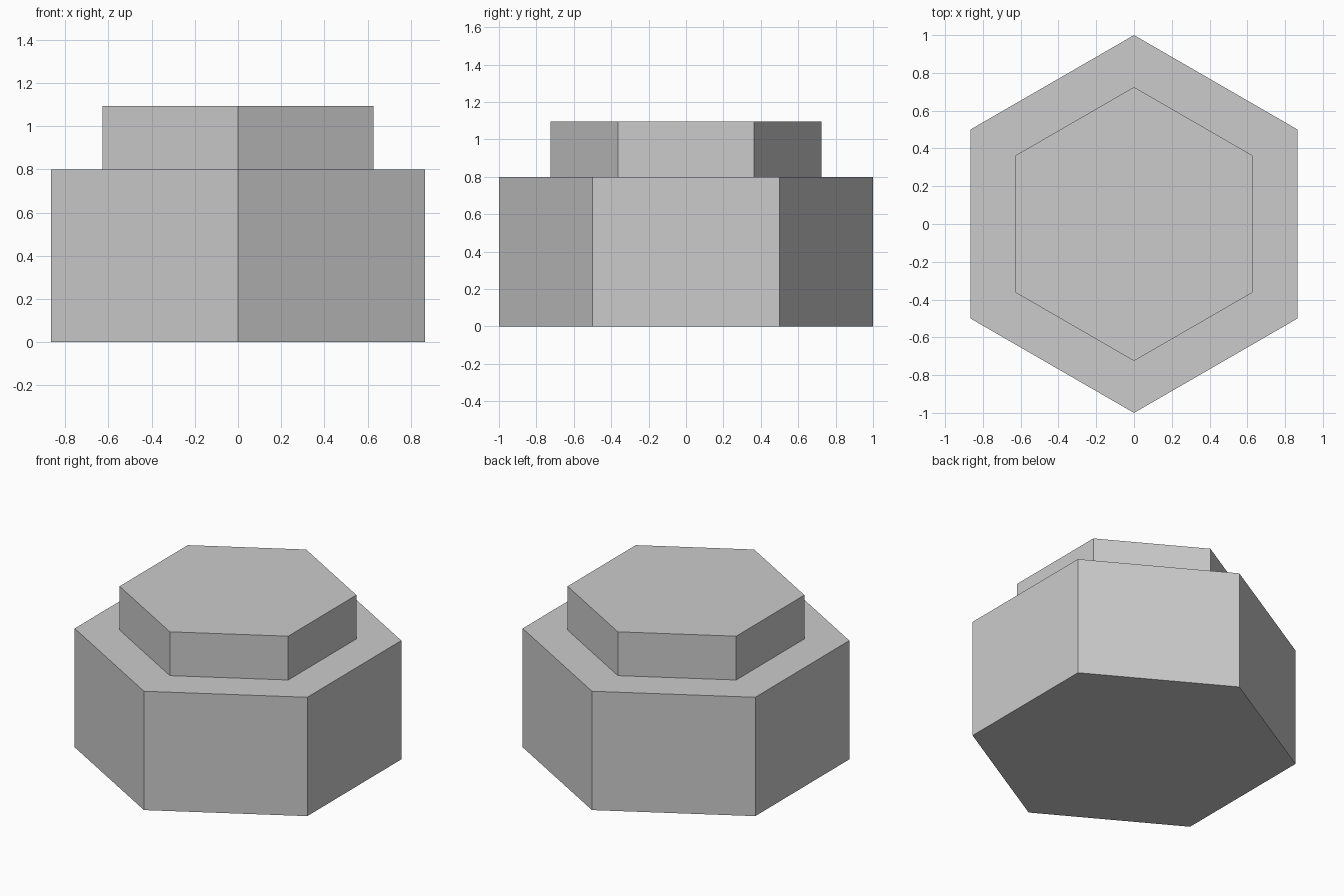
import bpy, bmesh
from math import sin, cos, pi

if "Cube" in bpy.data.objects:
    bpy.data.objects.remove(bpy.data.objects["Cube"])

SIDES = 6

# Stepped profile: (corner radius, height) for each hexagonal ring
PROFILE = [(1.0, 0.0), (1.0, 0.8), (0.725, 0.8), (0.725, 1.095)]

bm = bmesh.new()
rings = [[bm.verts.new((r * sin(-2 * pi * i / SIDES), r * cos(2 * pi * i / SIDES), z))
          for i in range(SIDES)] for r, z in PROFILE]

# Walls and ledge between successive rings
for low, high in zip(rings, rings[1:]):
    for i in range(SIDES):
        j = (i + 1) % SIDES
        bm.faces.new((low[i], low[j], high[j], high[i]))

# Bottom and top caps
bm.faces.new(rings[0][::-1])
bm.faces.new(rings[-1])
bmesh.ops.recalc_face_normals(bm, faces=bm.faces)

mesh = bpy.data.meshes.new("stepped_hex_block")
bm.to_mesh(mesh)
bm.free()
bpy.context.collection.objects.link(bpy.data.objects.new("stepped_hex_block", mesh))
